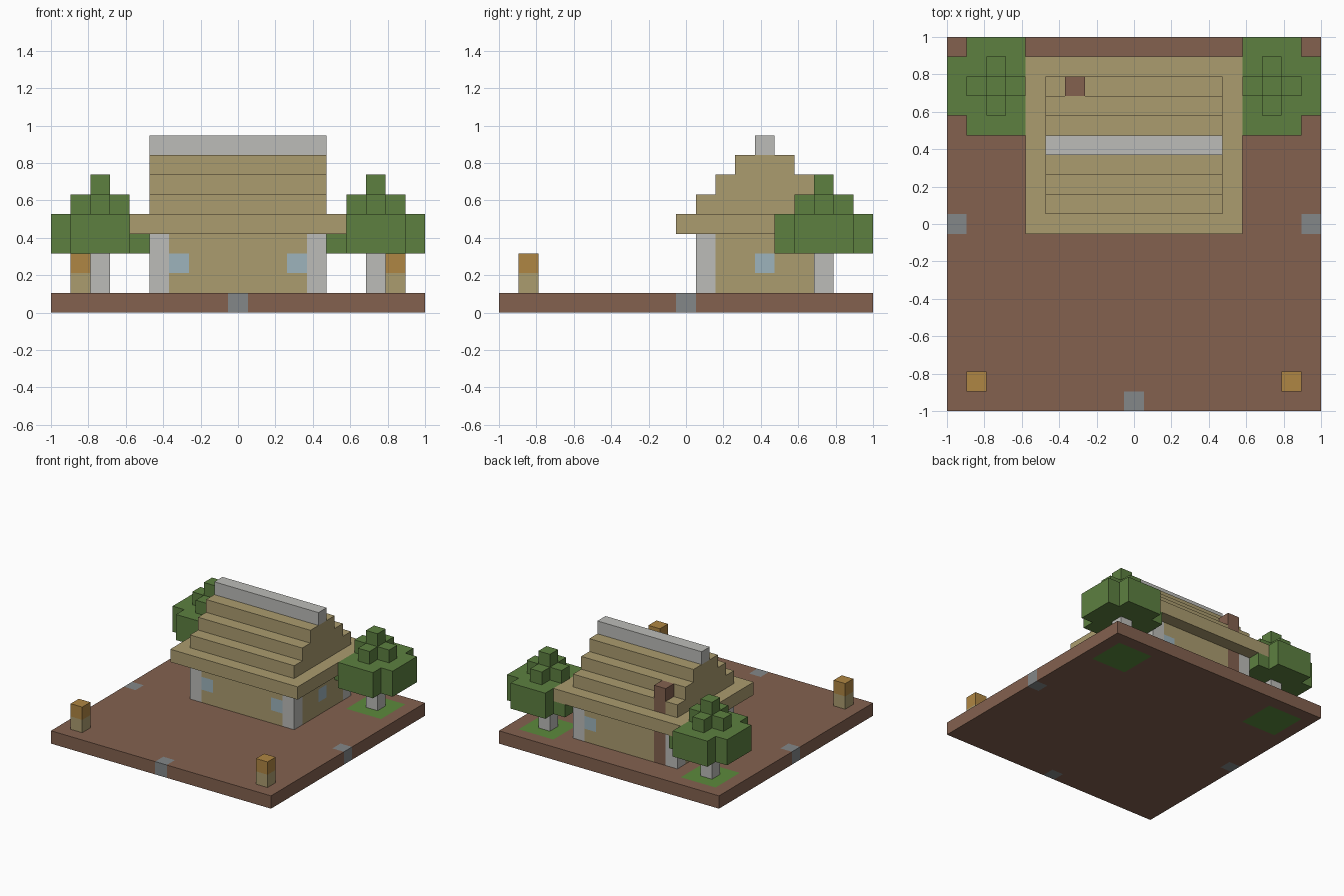
import bpy

if "Cube" in bpy.data.objects:
    bpy.data.objects.remove(bpy.data.objects["Cube"])

N = 19                      # blocks along each side of the plot
U = 2.0 / N                 # block size


def srgb(r, g, b):
    def lin(c):
        c /= 255
        return c / 12.92 if c <= 0.04045 else ((c + 0.055) / 1.055) ** 2.4
    return (lin(r), lin(g), lin(b), 1.0)


COLOURS = {
    "earth": srgb(131, 97, 79),
    "straw": srgb(171, 156, 111),
    "pale_stone": srgb(188, 188, 184),
    "leaf": srgb(93, 128, 64),
    "grass": srgb(92, 138, 60),
    "glass": srgb(157, 179, 188),
    "grey_marker": srgb(131, 135, 137),
    "lamp_orange": srgb(175, 134, 67),
}
MATS = {}
for mat_name, rgba in COLOURS.items():
    MATS[mat_name] = bpy.data.materials.new(mat_name)
    MATS[mat_name].diffuse_color = rgba

cells = {}                  # block position -> (part, colour); later boxes replace earlier ones


def box(part, colour, x, y, z, mirror=False):
    """Fill a block range, given as (start, end) on each axis."""
    for i in range(*x):
        for j in range(*y):
            for k in range(*z):
                cells[(i, j, k)] = (part, colour)
                if mirror:
                    cells[(N - 1 - i, j, k)] = (part.replace("right", "left"), colour)


# Ground slab with grass squares and path markers on three edges
box("ground", "earth", (0, N), (0, N), (0, 1))
box("ground", "grass", (15, 18), (15, 18), (0, 1), mirror=True)
box("ground", "grey_marker", (18, 19), (9, 10), (0, 1), mirror=True)
box("ground", "grey_marker", (9, 10), (0, 1), (0, 1))

# Trees: trunk, wide cross-shaped crown, small cross, tip
box("right_tree_trunk", "pale_stone", (16, 17), (16, 17), (1, 3), mirror=True)
for x, y, z in [((14, 19), (15, 18), (3, 5)), ((15, 18), (14, 19), (3, 5)),
                ((15, 18), (16, 17), (5, 6)), ((16, 17), (15, 18), (5, 6)),
                ((16, 17), (16, 17), (6, 7))]:
    box("right_tree_crown", "leaf", x, y, z, mirror=True)

# Lamp posts
box("right_lamp_post", "straw", (17, 18), (1, 2), (1, 2), mirror=True)
box("right_lamp", "lamp_orange", (17, 18), (1, 2), (2, 3), mirror=True)

# House walls, corner posts and windows
box("house_walls", "straw", (5, 14), (10, 17), (1, 4))
for y in (10, 16):
    box("right_corner_posts", "pale_stone", (13, 14), (y, y + 1), (1, 4), mirror=True)
    box("house_walls", "glass", (12, 13), (y, y + 1), (2, 3), mirror=True)
box("house_walls", "glass", (13, 14), (13, 14), (2, 3), mirror=True)

# Stepped roof: wide eaves, narrowing courses, stone ridge
box("roof_eaves", "straw", (4, 15), (9, 18), (4, 5))
for step in range(3):
    box("roof_steps", "straw", (5, 14), (10 + step, 17 - step), (5 + step, 6 + step))
box("roof_ridge", "pale_stone", (5, 14), (13, 14), (8, 9))

# Chimney running up the back wall through the roof
box("chimney", "earth", (6, 7), (16, 17), (1, 7))

# Outward face corners for each direction
FACES = {
    (1, 0, 0): [(1, 0, 0), (1, 1, 0), (1, 1, 1), (1, 0, 1)],
    (-1, 0, 0): [(0, 0, 0), (0, 0, 1), (0, 1, 1), (0, 1, 0)],
    (0, 1, 0): [(0, 1, 0), (0, 1, 1), (1, 1, 1), (1, 1, 0)],
    (0, -1, 0): [(0, 0, 0), (1, 0, 0), (1, 0, 1), (0, 0, 1)],
    (0, 0, 1): [(0, 0, 1), (1, 0, 1), (1, 1, 1), (0, 1, 1)],
    (0, 0, -1): [(0, 0, 0), (0, 1, 0), (1, 1, 0), (1, 0, 0)],
}


def skin(part):
    """Make one object from the exposed block faces of a part."""
    verts, faces, mats, slots = {}, [], [], []
    for (i, j, k), (owner, colour) in cells.items():
        if owner != part:
            continue
        for (dx, dy, dz), corners in FACES.items():
            if (i + dx, j + dy, k + dz) in cells:
                continue
            if colour not in slots:
                slots.append(colour)
            faces.append([verts.setdefault((i + a, j + b, k + c), len(verts))
                          for a, b, c in corners])
            mats.append(slots.index(colour))
    mesh = bpy.data.meshes.new(part)
    mesh.from_pydata([(x * U - 1, y * U - 1, z * U) for x, y, z in verts], [], faces)
    for colour in slots:
        mesh.materials.append(MATS[colour])
    for poly, m in zip(mesh.polygons, mats):
        poly.material_index = m
    mesh.update()
    bpy.context.collection.objects.link(bpy.data.objects.new(part, mesh))


for part_name in sorted({owner for owner, _ in cells.values()}):
    skin(part_name)

for m in bpy.data.materials:
    if m.users and not m.is_grease_pencil:
        m.use_nodes = True
        m.node_tree.nodes["Principled BSDF"].inputs["Base Color"].default_value = m.diffuse_color
